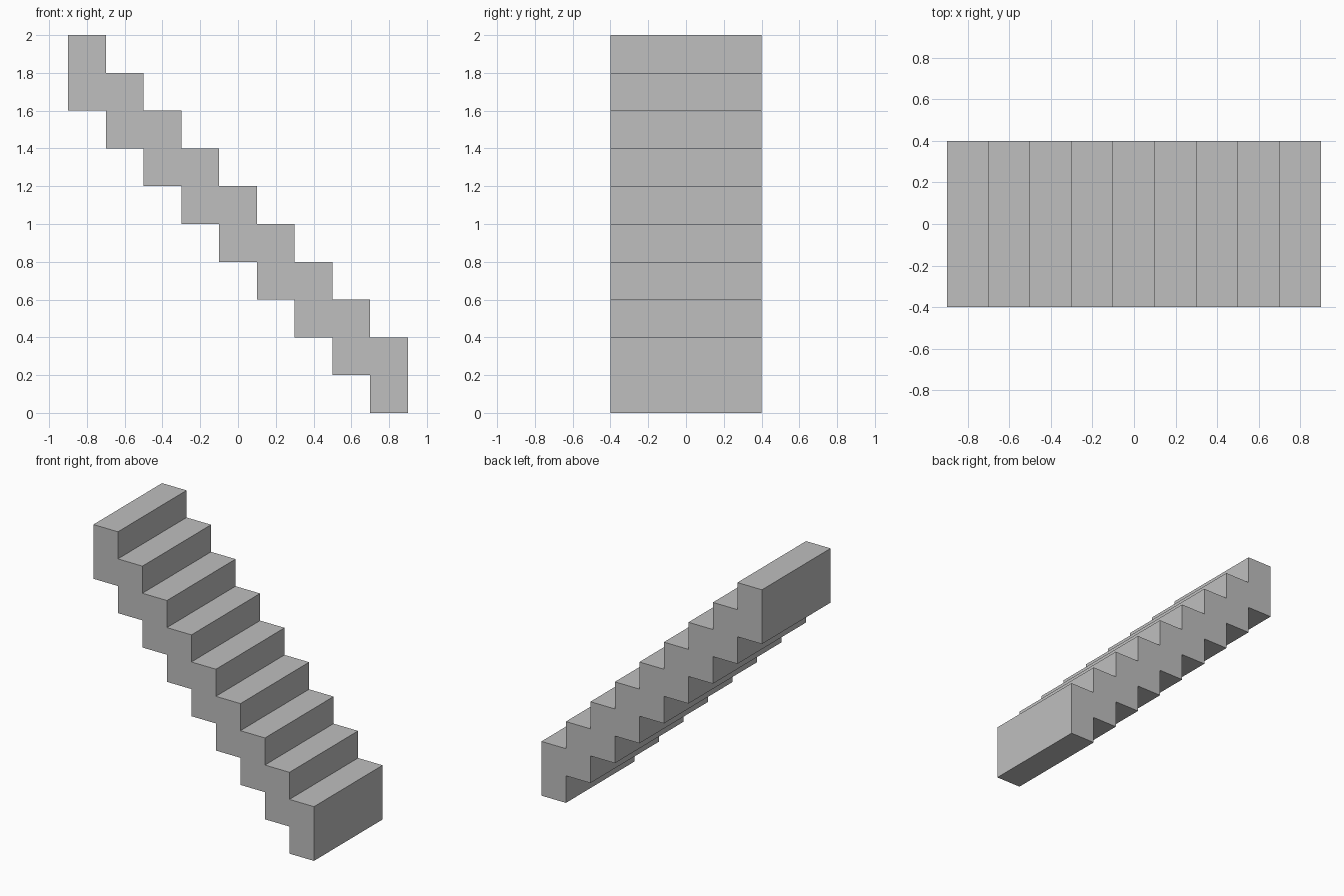
import bpy
import bmesh
from mathutils import Vector

STEPS = 9
STEP = 0.2          # tread depth and riser height
THICK = 0.4         # vertical thickness of the flight
WIDTH = 0.8

cube = bpy.data.objects.get("Cube")
if cube:
    bpy.data.objects.remove(cube, do_unlink=True)

# Plain grey
grey = bpy.data.materials.new("light_grey")
grey.use_nodes = True
colour = (0.52, 0.52, 0.52, 1)
grey.diffuse_color = colour
grey.node_tree.nodes["Principled BSDF"].inputs["Base Color"].default_value = colour


def zigzag(top):
    """Stepped line descending from left to right, two points per step."""
    points = []
    for i in range(STEPS):
        x = (i - STEPS / 2) * STEP
        z = top - i * STEP
        points += [(x, z), (x + STEP, z)]
    return points


# Side profile: treads along the top, matching steps along the underside
top = (STEPS - 1) * STEP + THICK
profile = zigzag(top) + zigzag(top - THICK)[::-1]

# Extrude the profile across the width
bm = bmesh.new()
side = bm.faces.new([bm.verts.new((x, -WIDTH / 2, z)) for x, z in profile])
result = bmesh.ops.extrude_face_region(bm, geom=[side], use_keep_orig=True)
moved = [v for v in result["geom"] if isinstance(v, bmesh.types.BMVert)]
bmesh.ops.translate(bm, verts=moved, vec=Vector((0, WIDTH, 0)))
bmesh.ops.recalc_face_normals(bm, faces=bm.faces)

mesh = bpy.data.meshes.new("stair_flight")
bm.to_mesh(mesh)
bm.free()
mesh.materials.append(grey)
stairs = bpy.data.objects.new("stair_flight", mesh)
bpy.context.collection.objects.link(stairs)
